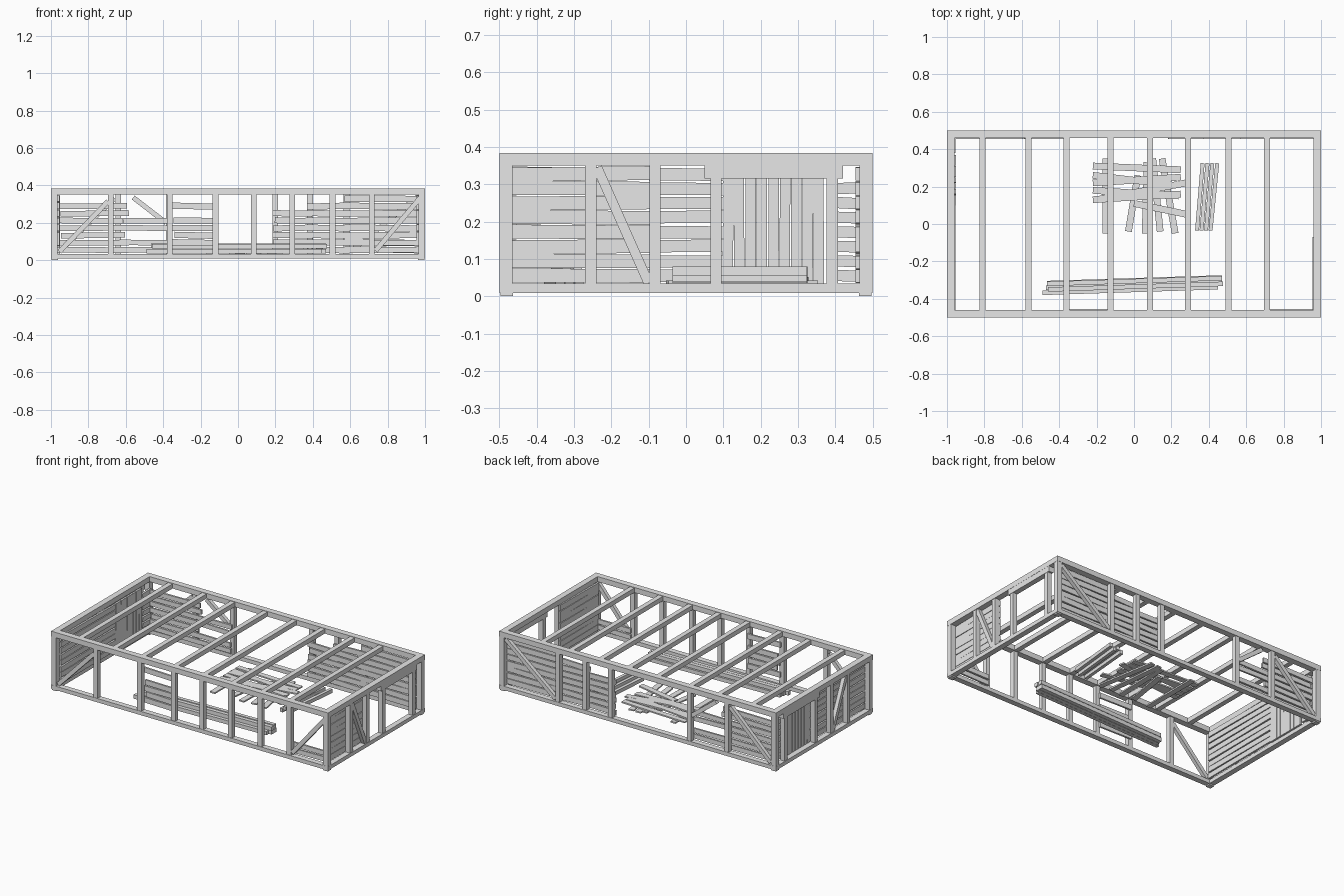
import bpy, bmesh, random
from mathutils import Vector, Matrix

random.seed(4)
cube = bpy.data.objects.get("Cube")
if cube:
    bpy.data.objects.remove(cube)

wood = bpy.data.materials.new("grey_wood")
wood.use_nodes = True
grey = (0.8, 0.8, 0.8, 1)
wood.diffuse_color = grey
wood.node_tree.nodes["Principled BSDF"].inputs["Base Color"].default_value = grey


def bar(a, b, width, depth, side):
    """Box from a to b; width runs along the side axis, depth across it."""
    a, b, side = Vector(a), Vector(b), Vector(side)
    run = (b - a).normalized()
    other = run.cross(side).normalized()
    side = other.cross(run)
    m = Matrix((run * (b - a).length, side * width, other * depth)).transposed().to_4x4()
    m.translation = (a + b) / 2
    return m


def part(name, bars):
    bm = bmesh.new()
    for m in bars:
        bmesh.ops.create_cube(bm, size=1, matrix=m)
    bmesh.ops.recalc_face_normals(bm, faces=bm.faces)
    mesh = bpy.data.meshes.new(name)
    bm.to_mesh(mesh)
    bm.free()
    mesh.materials.append(wood)
    ob = bpy.data.objects.new(name, mesh)
    bpy.context.collection.objects.link(ob)
    return ob


X, Y, Z = (1, 0, 0), (0, 1, 0), (0, 0, 1)
LOW, HIGH = 0.033, 0.352


def on_wall(wall, t, z, inset=0.0):
    """Point on a wall: t runs along the wall, inset moves it indoors."""
    return {"front": (t, -0.482 + inset, z), "back": (t, 0.482 - inset, z),
            "left": (0.982 - inset, t, z), "right": (-0.982 + inset, t, z)}[wall]


def along(wall):
    return X if wall in ("front", "back") else Y


# Sill and top plate rings, with small feet
for name, z, h, w in (("sill", 0.021, 0.025, 0.036), ("top_plate", 0.367, 0.034, 0.04)):
    bars = []
    for s in (-1, 1):
        bars.append(bar((-1, s * (0.5 - w / 2), z), (1, s * (0.5 - w / 2), z), w, h, Y))
        bars.append(bar((s * (1 - w / 2), w - 0.5, z), (s * (1 - w / 2), 0.5 - w, z), w, h, X))
    part(name, bars)
part("feet", [bar((sx * 0.98, sy * 0.48, 0), (sx * 0.98, sy * 0.48, 0.012), 0.034, 0.034, X)
              for sx in (-1, 1) for sy in (-1, 1)])
part("corner_posts", [bar((sx * 0.982, sy * 0.482, LOW), (sx * 0.982, sy * 0.482, HIGH), 0.034, 0.034, X)
                      for sx in (-1, 1) for sy in (-1, 1)])

# Ceiling joists
part("joists", [bar((x, -0.462, 0.366), (x, 0.462, 0.366), 0.032, 0.03, X)
                for x in (-0.81, -0.565, -0.36, -0.125, 0.085, 0.29, 0.505, 0.71)])

# Wall posts
posts = {"front": (-0.68, -0.365, -0.12, 0.085, 0.29, 0.505, 0.715),
         "back": (-0.64, -0.37, 0.2, 0.385, 0.58),
         "left": (-0.255, -0.083, 0.08, 0.392),
         "right": (-0.255, -0.083, 0.08, 0.392)}
for wall, places in posts.items():
    part(wall + "_posts", [bar(on_wall(wall, t, LOW), on_wall(wall, t, HIGH), 0.03, 0.03, along(wall))
                           for t in places])

# Diagonal braces: low end then high end
braces = {"front": [(-0.955, 0.045, -0.695, 0.315), (0.735, 0.05, 0.975, 0.335)],
          "back": [(-0.385, 0.2, -0.56, 0.335), (-0.955, 0.045, -0.66, 0.33), (0.6, 0.045, 0.96, 0.34)],
          "left": [(-0.1, 0.035, -0.238, 0.345)],
          "right": [(-0.1, 0.035, -0.238, 0.345)]}
for wall, items in braces.items():
    part(wall + "_braces", [bar(on_wall(wall, t0, z0), on_wall(wall, t1, z1), 0.026, 0.024, along(wall))
                            for t0, z0, t1, z1 in items])


def planks(name, wall, start, end, rows, height, ragged=0.0):
    """Rows of horizontal boards, slightly crooked, fixed inside the posts."""
    bars = []
    for row in rows:
        z = 0.055 + row * 0.039
        a = start + random.uniform(-ragged, ragged)
        b = end + random.uniform(-ragged, ragged)
        tilt = random.uniform(-0.003, 0.003)
        bars.append(bar(on_wall(wall, a, z - tilt, 0.022), on_wall(wall, b, z + tilt, 0.022),
                        height, 0.012, Z))
    part(name, bars)


full = range(8)
planks("left_wall_planks", "left", -0.465, -0.07, full, 0.037)
planks("right_wall_planks", "right", -0.465, 0.1, full, 0.033)
planks("right_wall_end_planks", "right", 0.38, 0.465, range(7), 0.03)
planks("back_corner_planks", "back", 0.57, 0.965, full, 0.034)
planks("back_middle_planks", "back", 0.37, 0.6, (0, 1, 2, 3, 4, 5, 6), 0.033, 0.01)
planks("back_low_planks", "back", 0.19, 0.4, (0, 1, 2, 3, 4, 5), 0.032, 0.01)
planks("back_far_planks", "back", -0.965, -0.6, (0, 1, 2, 3, 4, 5, 6), 0.03, 0.02)
planks("back_broken_planks", "back", -0.63, -0.38, (0, 1, 3, 4), 0.029, 0.015)
planks("front_panel_planks", "front", -0.35, -0.135, (1, 2, 3, 4, 6), 0.033, 0.012)
planks("front_corner_planks", "front", 0.72, 0.965, (0, 1), 0.03)

# Boarded opening and door header on the end walls
part("upright_boards", [bar(on_wall("right", 0.112 + i * 0.0305, LOW, 0.024),
                            on_wall("right", 0.112 + i * 0.0305 + random.uniform(-0.002, 0.002),
                                    0.345, 0.024), 0.028, 0.012, Y) for i in range(9)])
for wall in ("left", "right"):
    part(wall + "_door_header", [bar(on_wall(wall, 0.05, 0.333), on_wall(wall, 0.42, 0.333),
                                     0.035, 0.034, Z)])

# Long timber pile
timbers = [(-0.49, 0.45, -0.368, 0.047), (-0.47, 0.47, -0.342, 0.047), (-0.465, 0.47, -0.316, 0.047),
           (-0.46, 0.475, -0.35, 0.075), (-0.465, 0.47, -0.32, 0.077)]
part("long_timber_pile", [bar((a, y, z), (b, y + 0.03, z), 0.024, 0.025, Y) for a, b, y, z in timbers])

# Short timber pile
part("short_timber_pile", [bar((0.337 + i * 0.024, -0.035, z), (0.367 + i * 0.026, 0.325, z), 0.021, 0.024, X)
                           for i, z in enumerate((0.048, 0.066, 0.05, 0.068))])

# Scattered loose boards: ends of each board
lying = [(-0.22, 0.13, 0.25, 0.16), (-0.22, 0.18, 0.24, 0.15), (-0.22, 0.22, 0.25, 0.25),
         (-0.22, 0.26, 0.2, 0.21), (-0.22, 0.31, 0.25, 0.29), (-0.2, 0.13, 0.28, 0.22),
         (0.0, 0.11, 0.29, 0.05)]
crossing = [(-0.15, -0.05, -0.15, 0.35), (-0.03, -0.04, 0.02, 0.26), (0.06, -0.05, 0.07, 0.33),
            (0.14, -0.04, 0.1, 0.35), (0.22, -0.05, 0.15, 0.35)]
part("loose_boards", [bar((a, b, z), (c, d, z), 0.036, 0.009, Y if z > 0.04 else X)
                      for group, z in ((lying, 0.047), (crossing, 0.038)) for a, b, c, d in group])
